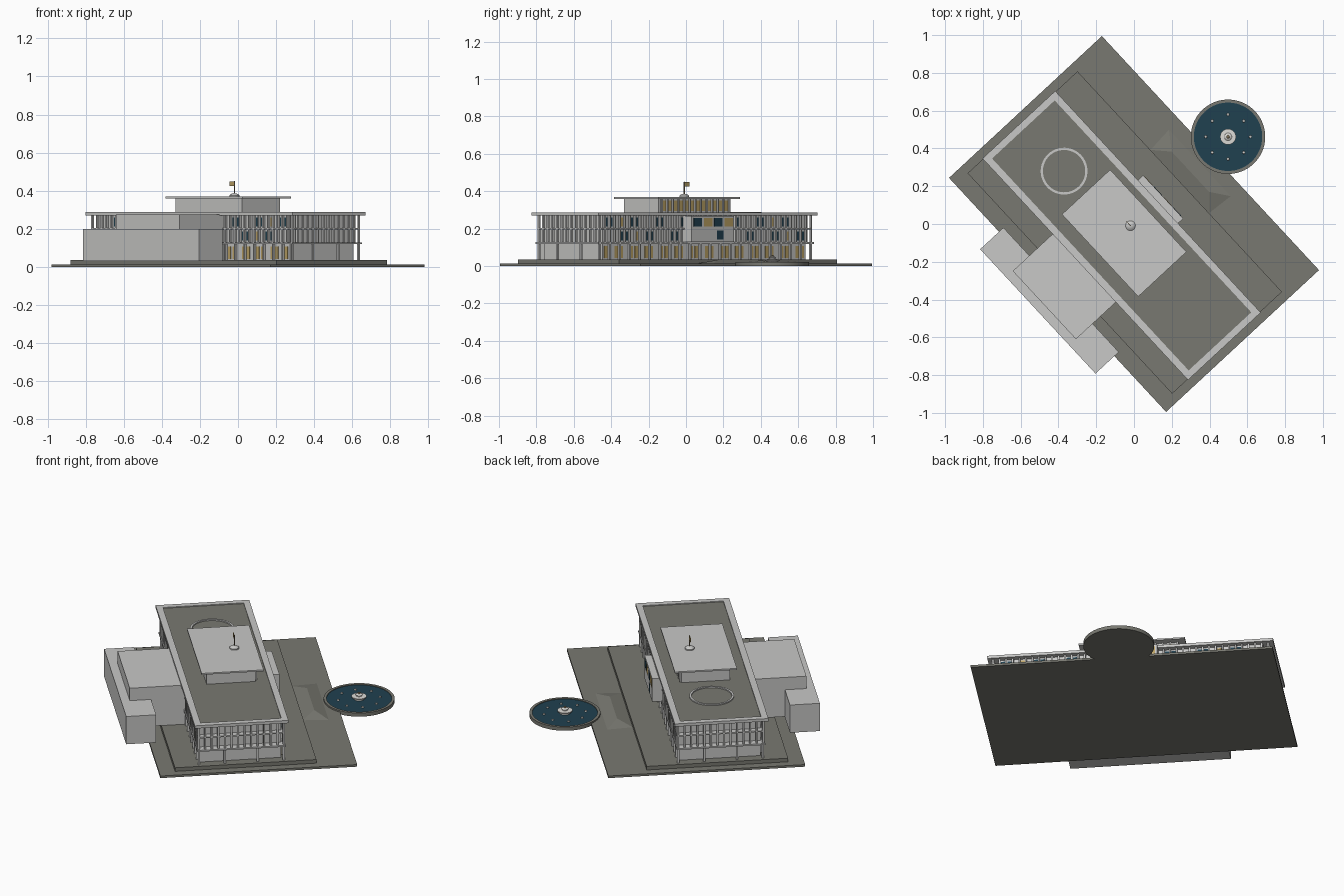
import bpy, bmesh, math
from mathutils import Matrix, Vector

cube = bpy.data.objects.get("Cube")
if cube:
    bpy.data.objects.remove(cube)

# The whole site is turned about the vertical axis
TURN = Matrix.Rotation(math.radians(-47.15), 4, 'Z')


def material(name, rgb):
    m = bpy.data.materials.new(name)
    m.use_nodes = True
    m.diffuse_color = (*rgb, 1)
    m.node_tree.nodes["Principled BSDF"].inputs["Base Color"].default_value = (*rgb, 1)
    return m


LIGHT = material("light concrete", (0.58, 0.58, 0.57))
PAVING = material("olive grey paving", (0.19, 0.19, 0.165))
TEAL = material("dark teal glass", (0.014, 0.052, 0.08))
GOLD = material("warm gold", (0.5, 0.36, 0.13))
WHITE = material("white stone", (0.72, 0.71, 0.68))
METAL = material("bronze metal", (0.25, 0.2, 0.12))


def finish(bm, name, mat, smooth=False):
    bmesh.ops.recalc_face_normals(bm, faces=bm.faces)
    bm.transform(TURN)
    me = bpy.data.meshes.new(name)
    bm.to_mesh(me)
    bm.free()
    me.materials.append(mat)
    ob = bpy.data.objects.new(name, me)
    bpy.context.collection.objects.link(ob)
    if smooth:
        bpy.ops.object.select_all(action='DESELECT')
        ob.select_set(True)
        bpy.context.view_layer.objects.active = ob
        bpy.ops.object.shade_smooth_by_angle(angle=math.radians(35))
    return ob


def boxes(name, mat, items):
    """Each item is (low u, high u, low v, high v, low z, high z)."""
    bm = bmesh.new()
    for u0, u1, v0, v1, z0, z1 in items:
        m = Matrix.Translation(((u0 + u1) / 2, (v0 + v1) / 2, (z0 + z1) / 2))
        m = m @ Matrix.Diagonal((u1 - u0, v1 - v0, z1 - z0, 1))
        bmesh.ops.create_cube(bm, size=1, matrix=m)
    return finish(bm, name, mat)


def lathe(name, mat, u, v, profile, steps=48):
    bm = bmesh.new()
    verts = [bm.verts.new((r, 0, z)) for r, z in profile]
    edges = [bm.edges.new(p) for p in zip(verts, verts[1:])]
    bmesh.ops.spin(bm, geom=verts + edges, cent=(0, 0, 0), axis=(0, 0, 1),
                   angle=math.tau, steps=steps)
    bmesh.ops.remove_doubles(bm, verts=bm.verts, dist=1e-5)
    bmesh.ops.translate(bm, verts=bm.verts, vec=Vector((u, v, 0)))
    return finish(bm, name, mat, smooth=True)


# Site slabs
boxes("site_base", PAVING, [(-.845, .845, -.552, .552, 0, .013)])
boxes("terrace", PAVING, [(-.796, .796, -.463, .33, .013, .035)])

# Hipped entrance ramp in front of the terrace
bm = bmesh.new()
rows = [(.228, .331, .013), (.145, .407, .034), (.24, .475, .013)]
left, right = [[bm.verts.new((s * u, v, z)) for u, v, z in rows] for s in (-1, 1)]
for a, b in ((0, 1), (1, 2), (2, 0)):
    bm.faces.new((left[a], right[a], right[b], left[b]))
bm.faces.new(left)
bm.faces.new(right)
finish(bm, "entrance_ramp", PAVING)

# Main block and floor slabs
U, BACK, FRONT = .74, -.315, .14
boxes("main_walls", LIGHT, [(-U, U, BACK, FRONT, .035, .27)])
boxes("first_floor_slab", LIGHT, [(-.785, .785, -.337, .16, .119, .128)])
boxes("second_floor_slab", LIGHT, [(-.775, .775, -.333, .156, .196, .203)])
boxes("roof_slab", LIGHT, [(-.8, .8, -.352, .173, .27, .28)])
boxes("roof_deck", PAVING, [(-.765, .765, -.315, .137, .28, .282)])
boxes("roof_parapet", LIGHT, [
    (-.8, .8, -.352, -.315, .28, .287), (-.8, .8, .137, .173, .28, .287),
    (-.8, -.765, -.315, .137, .28, .287), (.765, .8, -.315, .137, .28, .287)])

# Fins around the two upper floors, and wall piers on the ground floor
PITCH = 1.54 / 42
longs = [-.77 + i * PITCH for i in range(43)]
shorts = [-.327 + i * .478 / 13 for i in range(14)]
fins = [(u - .005, u + .005, v - .006, v + .006, .128, .27)
        for u in longs for v in (-.327, .151)]
fins += [(u - .006, u + .006, v - .005, v + .005, .128, .27)
         for v in shorts[1:-1] for u in (-.77, .77)]
boxes("upper_fins", LIGHT, fins)
boxes("ground_piers", LIGHT, [(u - .005, u + .005, v - .006, v + .006, .035, .119)
                              for u in longs[::2] for v in (-.325, .15)])
boxes("end_columns", LIGHT, [(u - .006, u + .006, v - .006, v + .006, .035, .119)
                             for u in (-.77, .77) for v in shorts[4:10:5]])

# Windows on both long walls, set by a repeating rhythm
glass, lit, ground = [], [], []
for i, u in enumerate(longs[1:-2]):
    a, b = u + .007, u + PITCH - .007
    for v in (BACK, FRONT):
        wall = (a, b, v - .003, v + .003)
        for floor, (z0, z1) in enumerate(((.138, .186), (.211, .26))):
            k = (i + 2 * floor) % 5
            if k < 2:
                glass.append((*wall, z0, z1))
            elif k == 3 and i % 3 == 0:
                lit.append((*wall, z0, z1))
        if i % 3 != 2:
            ground.append((*wall, .042, .108))
boxes("upper_windows", TEAL, glass)
boxes("lit_windows", GOLD, lit)
boxes("ground_windows", GOLD, ground)

# Projecting bay over the entrance
boxes("entrance_bay", LIGHT, [(-.156, .156, FRONT, .211, .128, .269)])
bay = [(-.145 + i * .075, -.085 + i * .075, .209, .213, .212, .258) for i in range(4)]
boxes("bay_dark_windows", TEAL, bay[1::2] + [(-.075, -.03, .209, .213, .142, .19)])
boxes("bay_lit_windows", GOLD, bay[0::2])

# Rear wing
boxes("rear_low_wing", LIGHT, [(-.456, .442, -.688, -.52, .03, .2)])
boxes("rear_hall", LIGHT, [(-.254, .238, -.64, -.32, .036, .276)])

# Penthouse with a glazed front
boxes("penthouse_walls", LIGHT, [(-.257, .257, -.211, .062, .282, .36)])
boxes("penthouse_roof", LIGHT, [(-.297, .297, -.245, .103, .36, .369)])
boxes("penthouse_windows", GOLD, [(-.245 + i * .041, -.217 + i * .041, .06, .065, .295, .35)
                                  for i in range(12)])
boxes("penthouse_fins", LIGHT, [(-.256 + i * .041, -.248 + i * .041, .062, .072, .285, .36)
                                for i in range(13)])

# Roof ring
lathe("roof_ring", LIGHT, -.457, -.081,
      [(.112, .281), (.124, .281), (.124, .289), (.112, .289), (.112, .281)])

# Flag on its domed foot
lathe("flag_foot", LIGHT, -.006, -.02,
      [(0, .369), (.026, .369), (.026, .376), (.019, .382), (.009, .386), (0, .387)], 24)
lathe("flag_pole", METAL, -.006, -.02,
      [(0, .38), (.003, .38), (.003, .45), (0, .452)], 8)
boxes("flag", GOLD, [(-.042, -.006, -.0215, -.0185, .425, .449)])

# Fountain
FV = .679
lathe("fountain_basin", PAVING, 0, FV,
      [(0, 0), (.197, 0), (.197, .022), (.181, .022), (.181, .014), (0, .014)], 64)
lathe("fountain_water", TEAL, 0, FV, [(0, .014), (.181, .014), (.181, .018), (0, .018)], 64)
lathe("fountain_centre", WHITE, 0, FV,
      [(0, .016), (.03, .016), (.03, .024), (.042, .03), (.042, .036), (.016, .037),
       (.016, .042), (.02, .045), (.013, .051), (0, .053)], 32)
lathe("fountain_finial", METAL, 0, FV, [(0, .05), (.009, .05), (.007, .057), (0, .059)], 16)
for i in range(8):
    ang = math.radians(47.15 + 45 * i)
    lathe("fountain_jet", WHITE, .118 * math.cos(ang), FV + .118 * math.sin(ang),
          [(0, .017), (.008, .017), (.006, .024), (0, .025)], 12)
